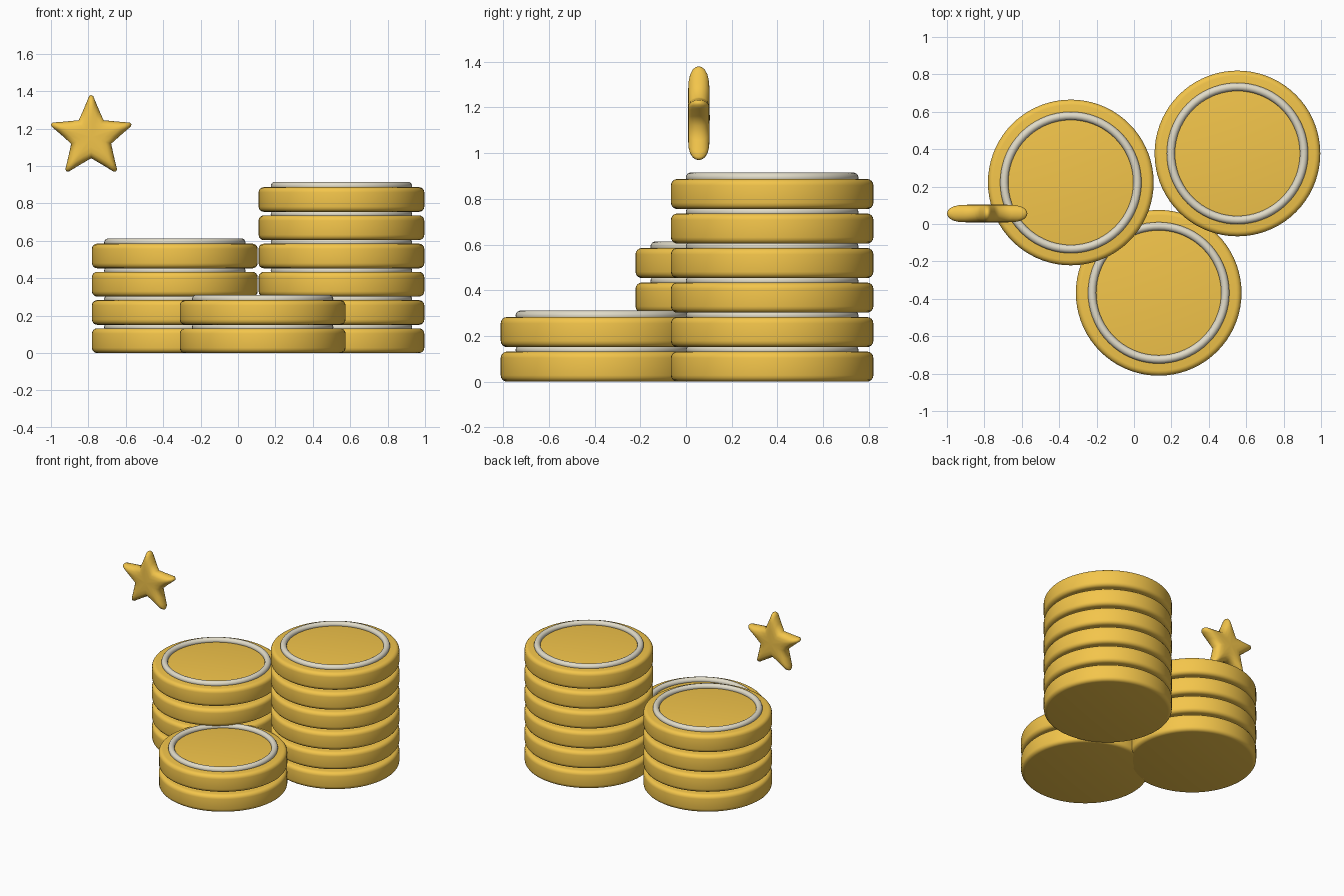
import bpy, bmesh, math

if "Cube" in bpy.data.objects:
    bpy.data.objects.remove(bpy.data.objects["Cube"])


def material(name, color):
    m = bpy.data.materials.new(name)
    m.diffuse_color = (*color, 1)
    m.use_nodes = True
    m.node_tree.nodes["Principled BSDF"].inputs["Base Color"].default_value = m.diffuse_color
    return m


GOLD = material("gold", (0.9, 0.56, 0.07))
SILVER = material("silver", (0.75, 0.71, 0.58))

COIN_R, COIN_H, PITCH = 0.443, 0.132, 0.151


def finish(obj, name, mat, angle=50):
    obj.name = name
    obj.data.materials.append(mat)
    bpy.ops.object.shade_smooth_by_angle(angle=math.radians(angle))


def coin(name, x, y, z):
    # Rounded gold disc
    bpy.ops.mesh.primitive_cylinder_add(vertices=72, radius=COIN_R, depth=COIN_H,
                                        location=(x, y, z + COIN_H / 2))
    disc = bpy.context.object
    bm = bmesh.new()
    bm.from_mesh(disc.data)
    rims = [e for e in bm.edges if abs(e.verts[0].co.z - e.verts[1].co.z) < 1e-5]
    bmesh.ops.bevel(bm, geom=rims, offset=0.028, segments=4, profile=0.5, affect='EDGES')
    bm.to_mesh(disc.data)
    bm.free()
    finish(disc, name, GOLD)
    # Pale raised ring on the face
    bpy.ops.mesh.primitive_torus_add(major_radius=0.356, minor_radius=0.022,
                                     major_segments=72, minor_segments=14,
                                     location=(x, y, z + COIN_H + 0.006))
    finish(bpy.context.object, name + "_ring", SILVER)


# Three stacks of coins
for label, x, y, count in (("left", -0.338, 0.222, 4),
                           ("right", 0.553, 0.377, 6),
                           ("front", 0.132, -0.368, 2)):
    for i in range(count):
        coin(f"{label}_coin_{i + 1}", x, y, i * PITCH)

# Puffy floating star: one arm outline repeated, lofted through the thickness
arm = [(-0.040, 0.150), (-0.020, 0.198), (-0.011, 0.220), (0, 0.226),
       (0.011, 0.220), (0.020, 0.198), (0.040, 0.150), (0.066, 0.091)]
outline = []
for k in range(5):
    c, s = math.cos(-k * math.tau / 5), math.sin(-k * math.tau / 5)
    outline += [(px * c - pz * s, px * s + pz * c) for px, pz in arm]

half = [(0.45, 0.0475), (0.70, 0.045), (0.84, 0.038), (0.94, 0.026), (0.985, 0.013)]
layers = [(f, -d) for f, d in half] + [(1, 0)] + [(f, d) for f, d in reversed(half)]
bm = bmesh.new()
rings = [[bm.verts.new((px * f, d, pz * f)) for px, pz in outline] for f, d in layers]
n = len(outline)
for a, b in zip(rings, rings[1:]):
    for i in range(n):
        bm.faces.new((a[i], a[(i + 1) % n], b[(i + 1) % n], b[i]))
for ring, d in ((rings[0], -0.048), (rings[-1], 0.048)):
    tip = bm.verts.new((0, d, 0))
    for i in range(n):
        bm.faces.new((ring[i], ring[(i + 1) % n], tip))
bmesh.ops.recalc_face_normals(bm, faces=bm.faces)
mesh = bpy.data.meshes.new("star")
bm.to_mesh(mesh)
bm.free()
star = bpy.data.objects.new("star", mesh)
bpy.context.collection.objects.link(star)
star.location = (-0.785, 0.056, 1.154)
bpy.ops.object.select_all(action='DESELECT')
star.select_set(True)
bpy.context.view_layer.objects.active = star
finish(star, "star", GOLD, 80)
